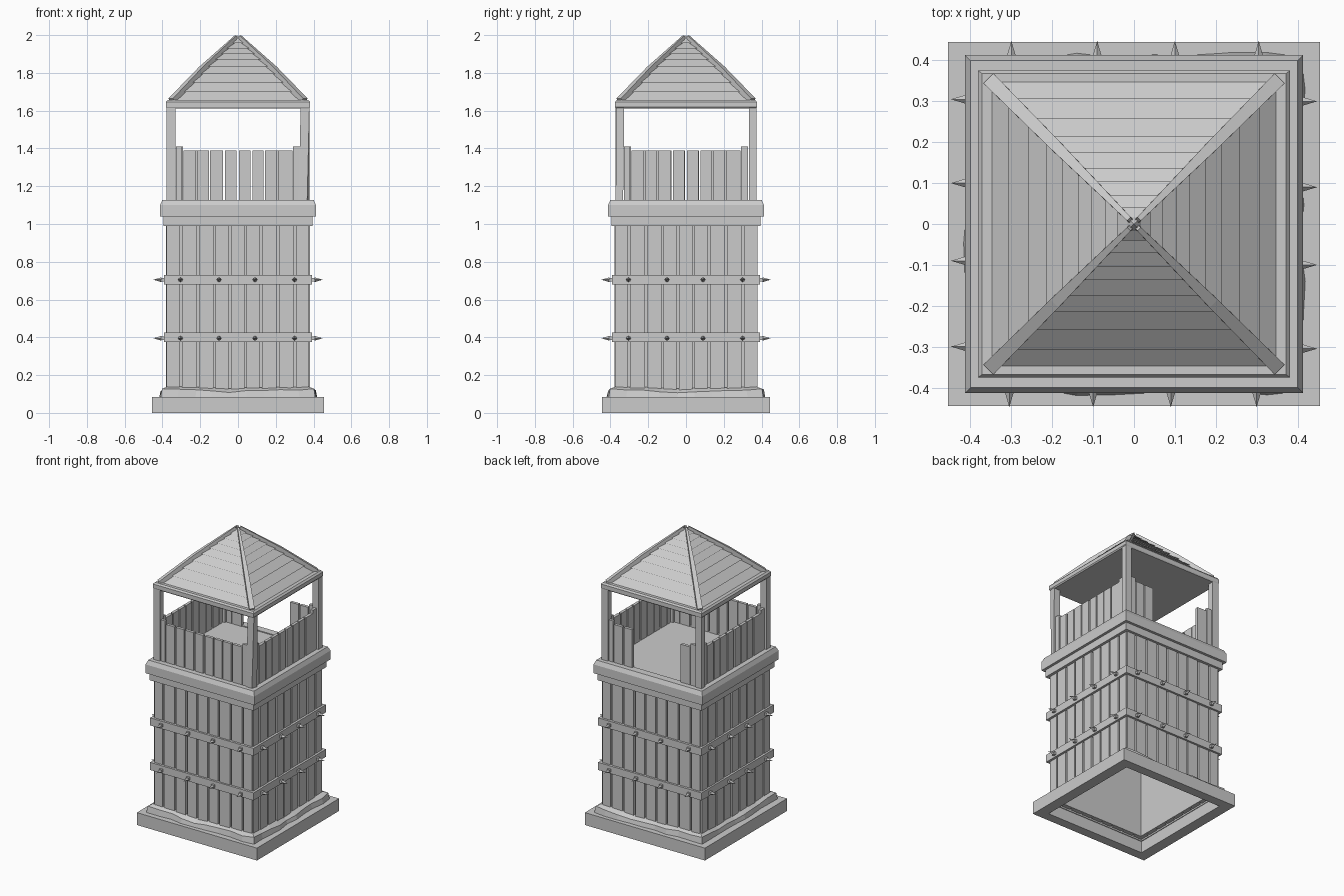
import bpy, bmesh, math, random
from mathutils import Matrix, Vector

random.seed(4)
cube = bpy.data.objects.get("Cube")
if cube:
    bpy.data.objects.remove(cube, do_unlink=True)

grey = bpy.data.materials.new("plain grey")
grey.use_nodes = True
colour = (0.6, 0.6, 0.6, 1)
grey.diffuse_color = colour
grey.node_tree.nodes["Principled BSDF"].inputs["Base Color"].default_value = colour

SIDES = [Matrix.Rotation(k * math.pi / 2, 4, "Z") for k in range(4)]  # front, left, back, right


def finish(bm, name):
    bmesh.ops.recalc_face_normals(bm, faces=bm.faces)
    mesh = bpy.data.meshes.new(name)
    bm.to_mesh(mesh)
    bm.free()
    mesh.materials.append(grey)
    obj = bpy.data.objects.new(name, mesh)
    bpy.context.collection.objects.link(obj)
    return obj


def box(bm, x0, x1, y0, y1, z0, z1, turn=Matrix()):
    size = Matrix.Diagonal((x1 - x0, y1 - y0, z1 - z0, 1))
    place = Matrix.Translation(((x0 + x1) / 2, (y0 + y1) / 2, (z0 + z1) / 2))
    return bmesh.ops.create_cube(bm, size=1, matrix=turn @ place @ size)["verts"]


def loft(bm, rings, closed=False, caps=False):
    loops = [[bm.verts.new(p) for p in ring] for ring in rings]
    pairs = list(zip(loops, loops[1:]))
    if closed:
        pairs.append((loops[-1], loops[0]))
    for a, b in pairs:
        for i in range(len(a)):
            j = (i + 1) % len(a)
            bm.faces.new((a[i], a[j], b[j], b[i]))
    if caps:
        bm.faces.new(loops[0])
        bm.faces.new(loops[-1])


def square(r, z, ry=None):
    ry = ry or r
    return [(-r, -ry, z), (r, -ry, z), (r, ry, z), (-r, ry, z)]


def frame(name, profile):
    bm = bmesh.new()
    loft(bm, [square(*p) for p in profile], closed=True)
    return finish(bm, name)


# Footing: open square frame
frame("base_frame", [(0.455, 0, 0.445), (0.455, 0.085, 0.445), (0.38, 0.085, 0.38), (0.38, 0, 0.38)])

# Uneven earth bank around the foot of the walls
STEPS = 9
bank = [[], [], [], []]
for turn in SIDES:
    for i in range(STEPS):
        t = -1 + 2 * i / STEPS
        dip = 0.02 * math.cos(t * math.pi / 2) * random.uniform(0.3, 1.2)
        bulge = random.uniform(-0.006, 0.012) if i else 0
        for ring, (r, z) in zip(bank, [(0.375, 0.08), (0.41 + bulge, 0.078 + dip / 3),
                                       (0.402 + bulge, 0.128 - dip), (0.37, 0.14 - dip / 2)]):
            ring.append(turn @ Vector((t * r, -r, z)))
bm = bmesh.new()
loft(bm, bank, closed=True)
finish(bm, "earth_bank")

# Wall planks with thin grooves, over an inner lining
edges = [-0.376, -0.303, -0.212, -0.125, -0.044, 0.04, 0.12, 0.21, 0.3, 0.376]
bm = bmesh.new()
for turn in SIDES:
    for a, b in zip(edges, edges[1:]):
        box(bm, a + 0.006, b - 0.006, -0.378 + random.uniform(-0.002, 0.002), -0.355, 0.09, 1.0, turn)
finish(bm, "wall_planks")
frame("wall_lining", [(0.36, 0.09), (0.36, 1.0), (0.345, 1.0), (0.345, 0.09)])

# Horizontal bands and their spikes
for name, z in (("lower_band", 0.4), ("upper_band", 0.705)):
    frame(name, [(0.392, z - 0.026), (0.392, z + 0.026), (0.37, z + 0.026), (0.37, z - 0.026)])
bm = bmesh.new()
for turn in SIDES:
    for z in (0.395, 0.705):
        for x in (-0.305, -0.1, 0.09, 0.3):
            box(bm, x - 0.01, x + 0.01, -0.408, -0.385, z - 0.01, z + 0.01, turn)
            tip = turn @ Matrix.Translation((x, -0.426, z)) @ Matrix.Rotation(math.pi / 2, 4, "X")
            bmesh.ops.create_cone(bm, cap_ends=True, segments=4, radius1=0.013, radius2=0,
                                  depth=0.044, matrix=tip)
finish(bm, "spikes")

# Moulded ledge and platform floor
frame("ledge", [(0.35, 0.99), (0.395, 0.99), (0.395, 1.04), (0.413, 1.04),
                (0.413, 1.1), (0.4, 1.128), (0.35, 1.128)])
bm = bmesh.new()
box(bm, -0.37, 0.37, -0.37, 0.37, 1.09, 1.122)
finish(bm, "platform_floor")

# Parapet boards, with a doorway at the back
boards = [(-0.328, -0.296), (-0.288, -0.226), (-0.215, -0.153), (-0.147, -0.08), (-0.07, -0.008),
          (0.006, 0.066), (0.076, 0.136), (0.142, 0.205), (0.215, 0.288), (0.29, 0.328)]
bm = bmesh.new()
for side, turn in enumerate(SIDES):
    for a, b in boards:
        centre = (a + b) / 2
        if side == 2 and -0.14 < centre < 0.2:
            continue
        top = 1.41 if abs(centre) > 0.3 else 1.388
        box(bm, a, b, -0.366, -0.346, 1.11, top, turn)
finish(bm, "parapet_boards")

# Corner posts
bm = bmesh.new()
for x in (-1, 1):
    for y in (-1, 1):
        verts = box(bm, -0.023, 0.023, -0.02, 0.02, 1.11, 1.63, Matrix.Translation((x * 0.355, y * 0.353, 0)))
        if x > 0 > y:  # one post leans and twists slightly
            for v in verts:
                if v.co.z > 1.5:
                    v.co.y += 0.006
                elif v.co.y < -0.35:
                    v.co.x -= 0.012
finish(bm, "corner_posts")

# Roof plate
bm = bmesh.new()
loft(bm, [square(0.376, 1.612, 0.372), square(0.382, 1.62, 0.376), square(0.382, 1.645, 0.376),
          square(0.372, 1.656, 0.368)], caps=True)
finish(bm, "roof_plate")


def slope(z):
    t = (z - 1.65) / 0.34
    return 0.35 * (1 - t) + 0.012 * math.sin(math.pi * t)


# Overlapping roof boards
levels = [1.655, 1.7, 1.75, 1.795, 1.835, 1.87, 1.9, 1.93, 1.957, 1.985]
rings = []
for a, b in zip(levels, levels[1:]):
    rings += [square(slope(a) + 0.003, a), square(slope(b) - 0.01 * (b < 1.97), b)]
bm = bmesh.new()
loft(bm, rings, caps=True)
finish(bm, "roof_boards")

# Hip beams running from the corners to the peak
bm = bmesh.new()
for turn in SIDES:
    rings = []
    for z, half in ((1.652, 0.017), (1.82, 0.014), (1.986, 0.006)):
        r = slope(z) + 0.003
        middle = Vector((r, -r, z))
        across = Vector((1, 1, 0)).normalized() * half
        lift = Vector((0.005, -0.005, 0.013))
        rings.append([turn @ p for p in (middle - across - lift, middle + across - lift,
                                         middle + across + lift, middle - across + lift)])
    loft(bm, rings, caps=True)
finish(bm, "hip_beams")
bm = bmesh.new()
bmesh.ops.create_cone(bm, cap_ends=True, segments=4, radius1=0.025, radius2=0, depth=0.025,
                      matrix=Matrix.Translation((0, 0, 1.9875)) @ Matrix.Rotation(math.pi / 4, 4, "Z"))
finish(bm, "roof_peak")
